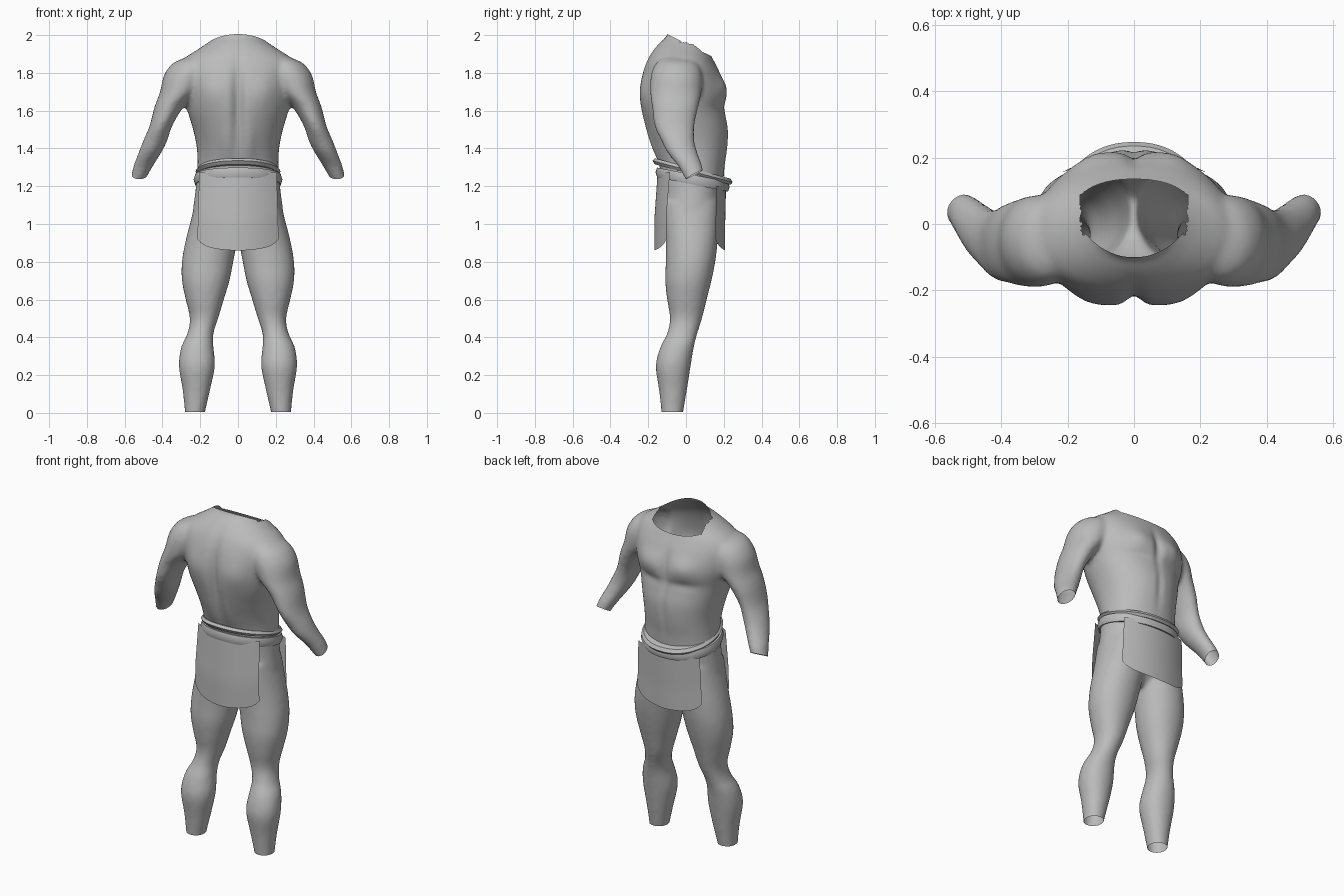
import bpy, bmesh, math
from mathutils import Vector

cube = bpy.data.objects.get("Cube")
if cube:
    bpy.data.objects.remove(cube, do_unlink=True)

grey = bpy.data.materials.new("plain grey")
grey.use_nodes = True
colour = (0.5, 0.5, 0.5, 1)
grey.diffuse_color = colour
grey.node_tree.nodes["Principled BSDF"].inputs["Base Color"].default_value = colour


def add_object(name, bm, angle=50):
    mesh = bpy.data.meshes.new(name)
    bm.to_mesh(mesh)
    bm.free()
    mesh.materials.append(grey)
    mesh.shade_smooth()
    mesh.set_sharp_from_angle(angle=math.radians(angle))
    obj = bpy.data.objects.new(name, mesh)
    bpy.context.scene.collection.objects.link(obj)
    return obj


def spline(rows, steps=4):
    """Smoothly interpolate rows of section measurements."""
    out = []
    for i in range(len(rows) - 1):
        a, b, c, d = (rows[max(0, min(len(rows) - 1, i + k))] for k in (-1, 0, 1, 2))
        for s in range(steps):
            t = s / steps
            out.append([q + 0.5 * t * (r - p + t * (2 * p - 5 * q + 4 * r - w
                        + t * (3 * (q - r) + w - p)))
                        for p, q, r, w in zip(a, b, c, d)])
    return out + [rows[-1]]


def loft(bm, rows, side=1, power=2.0, count=40):
    """Closed stack of level sections given as z, x range and y range."""
    rings = []
    for z, x0, x1, y0, y1 in spline(rows):
        ring = []
        for k in range(count):
            t = math.tau * k / count
            c, s = math.cos(t), math.sin(t)
            x = (x0 + x1) / 2 + (x1 - x0) / 2 * math.copysign(abs(c) ** (2 / power), c)
            y = (y0 + y1) / 2 + (y1 - y0) / 2 * math.copysign(abs(s) ** (2 / power), s)
            ring.append(bm.verts.new((side * x, y, z)))
        rings.append(ring)
    for a, b in zip(rings, rings[1:]):
        for k in range(count):
            n = (k + 1) % count
            bm.faces.new((a[k], a[n], b[n], b[k]))
    bm.faces.new(rings[0])
    bm.faces.new(rings[-1])


# Trunk: z, half width, back y, front y
trunk = [(2.07, .11, -.10, .10), (2.0, .12, -.10, .11), (1.96, .16, -.14, .11),
         (1.92, .22, -.175, .12), (1.87, .29, -.205, .145), (1.80, .31, -.23, .18),
         (1.70, .295, -.245, .212), (1.60, .268, -.238, .208), (1.50, .238, -.212, .224),
         (1.40, .218, -.175, .22), (1.30, .215, -.14, .205), (1.18, .225, -.135, .195),
         (1.05, .238, -.13, .18), (.95, .21, -.10, .14), (.88, .08, -.04, .08)]
leg = [(1.12, .03, .225, -.12, .17), (1.0, .005, .255, -.115, .172), (.9, .008, .28, -.107, .167),
       (.8, .025, .297, -.107, .155), (.7, .045, .297, -.11, .135), (.6, .075, .277, -.10, .11),
       (.5, .105, .255, -.085, .085), (.42, .13, .268, -.10, .06), (.35, .13, .30, -.135, .042),
       (.25, .122, .313, -.16, .025), (.12, .148, .293, -.143, .005), (.0, .175, .281, -.13, -.015),
       (-.06, .18, .28, -.13, -.015)]
arm = [(1.88, .19, .28, -.12, .0), (1.85, .16, .345, -.16, .06), (1.79, .16, .387, -.185, .085),
       (1.70, .21, .412, -.19, .082), (1.62, .288, .442, -.18, .065), (1.52, .348, .468, -.167, .045),
       (1.44, .375, .502, -.13, .045), (1.38, .405, .525, -.10, .06), (1.31, .448, .552, -.045, .085),
       (1.25, .482, .567, -.01, .10), (1.18, .51, .59, .03, .13)]

bm = bmesh.new()
loft(bm, [(z, -w, w, y0, y1) for z, w, y0, y1 in trunk], power=2.15)
for side in (1, -1):
    loft(bm, leg, side, 2.1)
    loft(bm, arm, side)
bmesh.ops.recalc_face_normals(bm, faces=bm.faces)
body = add_object("body", bm)

# Fuse the parts into one skin
remesh = body.modifiers.new("fuse", 'REMESH')
remesh.mode = 'VOXEL'
remesh.voxel_size = 0.013
relax = body.modifiers.new("relax", 'SMOOTH')
relax.iterations = 6
fused = body.evaluated_get(bpy.context.evaluated_depsgraph_get())
bm = bmesh.new()
bm.from_mesh(fused.to_mesh())
bpy.data.objects.remove(body, do_unlink=True)

# Muscles and grooves: centre, width, height, push
muscles = [((.11, .19, 1.72), .07, .06, .016), ((.11, .2, 1.62), .09, .025, -.008),
           ((0, .21, 1.7), .025, .10, -.016), ((0, .22, 1.45), .02, .12, -.008),
           ((.13, -.22, 1.70), .07, .09, .012), ((0, -.24, 1.62), .03, .22, -.032),
           ((.06, -.17, 1.42), .03, .10, .008), ((.35, -.04, 1.76), .06, .06, .006)]
bm.normal_update()
moves = []
for v in bm.verts:
    push = 0
    for (x, y, z), wide, tall, amount in muscles:
        d = ((abs(v.co.x) - x) / wide) ** 2 + ((v.co.z - z) / tall) ** 2
        push += amount * math.exp(-d - ((v.co.y - y) / .1) ** 2)
    moves.append(v.normal * push)
for v, move in zip(bm.verts, moves):
    v.co += move


def cut_open(point, normal, inside):
    """Slice off the closed end of a limb or the neck."""
    faces = [f for f in bm.faces if inside(f.calc_center_median())]
    geom = faces + list({e for f in faces for e in f.edges}) + list({v for f in faces for v in f.verts})
    bmesh.ops.bisect_plane(bm, geom=geom, plane_co=point, plane_no=normal, clear_outer=True)


cut_open(Vector((0, .01, 1.95)), Vector((0, .5, 1)), lambda c: c.z > 1.8 and abs(c.x) < .15)
cut_open(Vector((0, 0, .006)), Vector((0, 0, -1)), lambda c: c.z < .2)
for side in (1, -1):
    cut_open(Vector((side * .52, .045, 1.262)), Vector((side * .1, .55, -1)),
             lambda c: c.x * side > .42 and c.z < 1.36)
add_object("body", bm, 60)


def cloth_panel(name, y_top, y_low, curve, z_top):
    """Hanging cloth with a rounded lower hem."""
    bm = bmesh.new()
    nu, nv = 24, 12
    grid = []
    for j in range(nv + 1):
        v = j / nv
        row = []
        for i in range(nu + 1):
            u = 2 * i / nu - 1
            hem = .86 + .03 * u * u + .03 * u ** 8
            y = y_top + (y_low - y_top) * min(1, v * 1.6) - curve * u * u
            row.append(bm.verts.new((u * (.205 + .01 * v), y, z_top + (hem - z_top) * v)))
        grid.append(row)
    for a, b in zip(grid, grid[1:]):
        for i in range(nu):
            bm.faces.new((a[i], a[i + 1], b[i + 1], b[i]))
    add_object(name, bm)


cloth_panel("back_cloth", -.15, -.168, -.065, 1.275)
cloth_panel("front_cloth", .212, .207, .05, 1.20)


def band(name, z, slope, half, depth, tall, thick):
    """Tilted band round the waist."""
    bm = bmesh.new()
    count = 64
    profile = [(-thick, -tall), (0, -tall), (thick * .4, 0), (0, tall), (-thick, tall)]
    rings = []
    for k in range(count):
        t = math.tau * k / count
        c, s = math.cos(t), math.sin(t)
        ring = []
        for out, up in profile:
            y = (depth + out) * s
            ring.append(bm.verts.new(((half + out) * math.copysign(abs(c) ** .9, c),
                                      .035 + y, z - slope * y + up)))
        rings.append(ring)
    for k in range(count):
        a, b = rings[k], rings[(k + 1) % count]
        for i in range(len(profile)):
            n = (i + 1) % len(profile)
            bm.faces.new((a[i], b[i], b[n], a[n]))
    bmesh.ops.recalc_face_normals(bm, faces=bm.faces)
    add_object(name, bm, 40)


band("belt", 1.235, .2, .227, .188, .026, .02)
band("folded_waistband", 1.278, .27, .212, .2, .016, .03)
